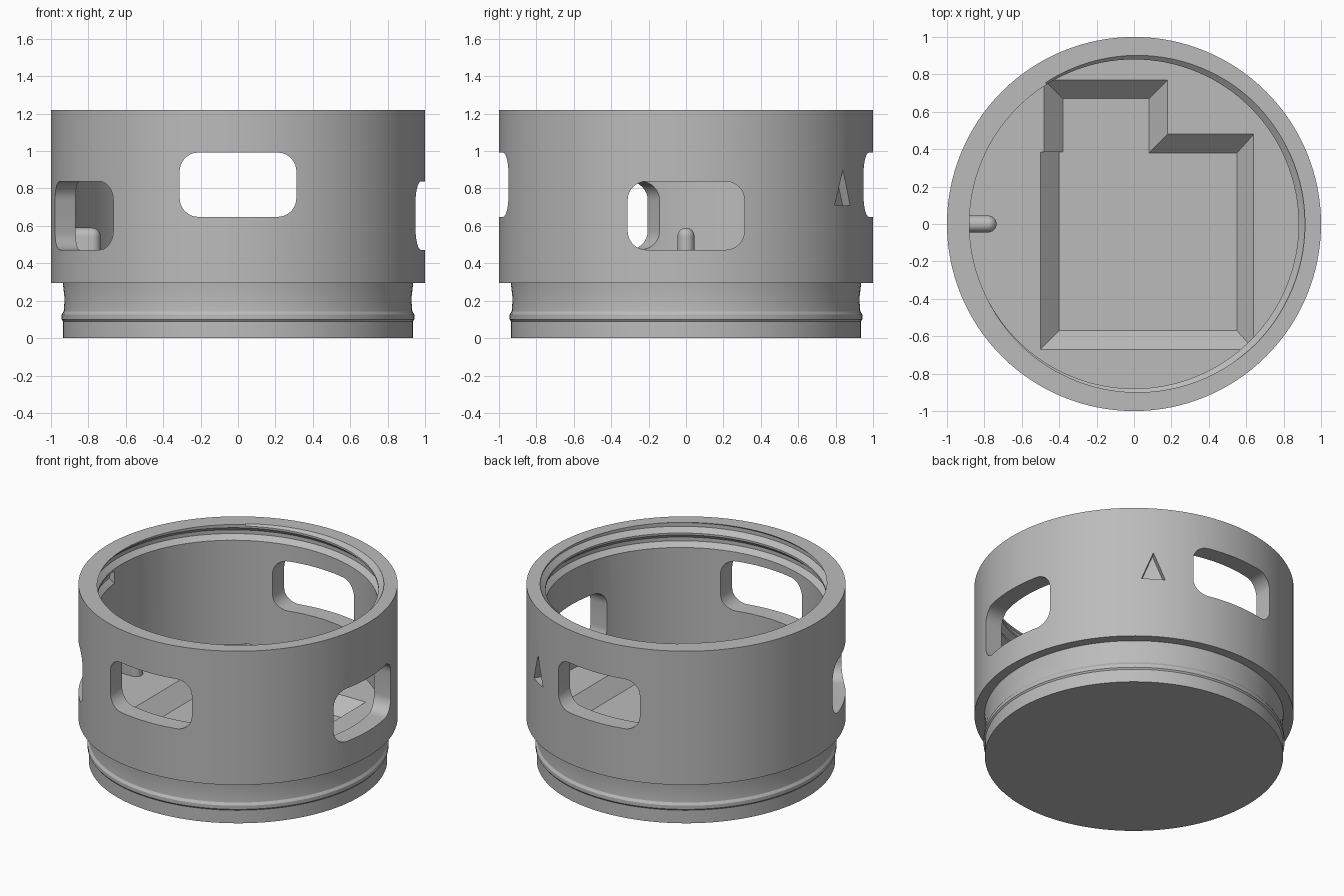
import bpy, bmesh
from math import sin, cos, pi, radians
from mathutils import Vector, Matrix

cube = bpy.data.objects.get("Cube")
if cube:
    bpy.data.objects.remove(cube, do_unlink=True)

grey = bpy.data.materials.new("plain grey")
grey.use_nodes = True
colour = (0.5, 0.5, 0.5, 1)
grey.diffuse_color = colour
grey.node_tree.nodes["Principled BSDF"].inputs["Base Color"].default_value = colour

SEGMENTS = 128
BORE = 0.88
FLOOR = 0.39


def finish(name, bm):
    bmesh.ops.recalc_face_normals(bm, faces=bm.faces[:])
    mesh = bpy.data.meshes.new(name)
    bm.to_mesh(mesh)
    bm.free()
    mesh.materials.append(grey)
    obj = bpy.data.objects.new(name, mesh)
    bpy.context.collection.objects.link(obj)
    return obj


def loft(name, loops):
    """Closed solid through a row of matching point loops."""
    bm = bmesh.new()
    rows = [[bm.verts.new(p) for p in loop] for loop in loops]
    n = len(rows[0])
    for a, b in zip(rows, rows[1:]):
        for i in range(n):
            j = (i + 1) % n
            bm.faces.new((a[i], a[j], b[j], b[i]))
    bm.faces.new(rows[0])
    bm.faces.new(rows[-1])
    return finish(name, bm)


def lathe(name, profile):
    bm = bmesh.new()
    verts = [bm.verts.new((r, 0, z)) for r, z in profile]
    edges = [bm.edges.new(pair) for pair in zip(verts, verts[1:])]
    bmesh.ops.spin(bm, geom=verts + edges, cent=(0, 0, 0), axis=(0, 0, 1),
                   angle=2 * pi, steps=SEGMENTS, use_merge=False)
    bmesh.ops.remove_doubles(bm, verts=bm.verts[:], dist=0.0001)
    return finish(name, bm)


def activate(obj):
    bpy.ops.object.select_all(action='DESELECT')
    obj.select_set(True)
    bpy.context.view_layer.objects.active = obj


def cut(target, cutter):
    cutter.hide_render = True
    mod = target.modifiers.new("cut", 'BOOLEAN')
    mod.operation = 'DIFFERENCE'
    mod.solver = 'EXACT'
    mod.object = cutter
    activate(target)
    bpy.ops.object.modifier_apply(modifier=mod.name)
    bpy.data.objects.remove(cutter, do_unlink=True)


def radial_prism(name, outline, azimuth, near, far):
    """Outline of (sideways, height) points pushed outwards at an azimuth."""
    turn = Matrix.Rotation(radians(azimuth), 3, 'Z')
    return loft(name, [[turn @ Vector((d, u, z)) for u, z in outline]
                       for d in (near, far)])


def rounded_rect(half_w, half_h, radius, middle):
    points = []
    for k, (sx, sz) in enumerate(((1, 1), (-1, 1), (-1, -1), (1, -1))):
        for i in range(9):
            a = (k + i / 8) * pi / 2
            points.append((sx * (half_w - radius) + radius * cos(a),
                           middle + sz * (half_h - radius) + radius * sin(a)))
    return points


# Cup body with grooved foot and straight bore
body = lathe("cup_body", [
    (0, 0), (0.935, 0), (0.935, 0.09), (0.943, 0.1), (0.943, 0.125),
    (0.932, 0.142), (0.927, 0.21), (0.937, 0.295), (1, 0.295), (1, 1.22),
    (BORE, 1.22), (BORE, FLOOR), (0, FLOOR)])

# Stepped pocket with sloping sides in the floor
outer = [(-0.5, -0.67), (0.64, -0.67), (0.64, 0.48), (0.18, 0.48),
         (0.18, 0.77), (-0.48, 0.77), (-0.48, 0.385), (-0.5, 0.385)]
inner = [(-0.4, -0.57), (0.55, -0.57), (0.55, 0.38), (0.08, 0.38),
         (0.08, 0.67), (-0.38, 0.67), (-0.38, 0.385), (-0.4, 0.385)]
cut(body, loft("pocket_cutter", [
    [(x, y, z) for x, y in ring]
    for ring, z in ((inner, FLOOR - 0.1), (outer, FLOOR), (outer, FLOOR + 0.003))]))

# Side windows: a high pair front and back, a low pair at the sides
for azimuth, middle in ((270, 0.82), (90, 0.82), (0, 0.655), (210, 0.655)):
    shape = rounded_rect(0.312, 0.172 if middle > 0.7 else 0.183, 0.1, middle)
    cut(body, radial_prism("window_cutter", shape, azimuth, 0.6, 1.2))

# Engraved pointer
cut(body, radial_prism("pointer_cutter",
                       [(-0.075, 0.71), (0.075, 0.71), (0, 0.9)], 57, 0.95, 1.1))

# Helical thread groove running down from the rim
steps = 200
thread = []
for i in range(steps + 1):
    turn = 1.82 * i / steps
    a = radians(122) - turn * 2 * pi
    z = 1.253 - 0.1 * turn
    thread.append([(r * cos(a), r * sin(a), z + dz) for r, dz in
                   ((0.876, -0.047), (0.914, -0.013), (0.914, 0.013), (0.876, 0.047))])
cut(body, loft("thread_cutter", thread))

# Round-topped locating pin joined to the wall
bm = bmesh.new()
for x in (-0.78, -0.9):
    for z in (0.38, 0.545):
        bmesh.ops.create_uvsphere(bm, u_segments=24, v_segments=12, radius=0.045,
                                  matrix=Matrix.Translation((x, 0, z)))
hull = bmesh.ops.convex_hull(bm, input=bm.verts[:])
inside = {g for g in hull["geom_interior"] + hull["geom_unused"]
          if isinstance(g, bmesh.types.BMVert)}
bmesh.ops.delete(bm, geom=list(inside), context='VERTS')
pin = finish("locating_pin", bm)

for obj in (body, pin):
    activate(obj)
    bpy.ops.object.shade_smooth_by_angle(angle=radians(25))
